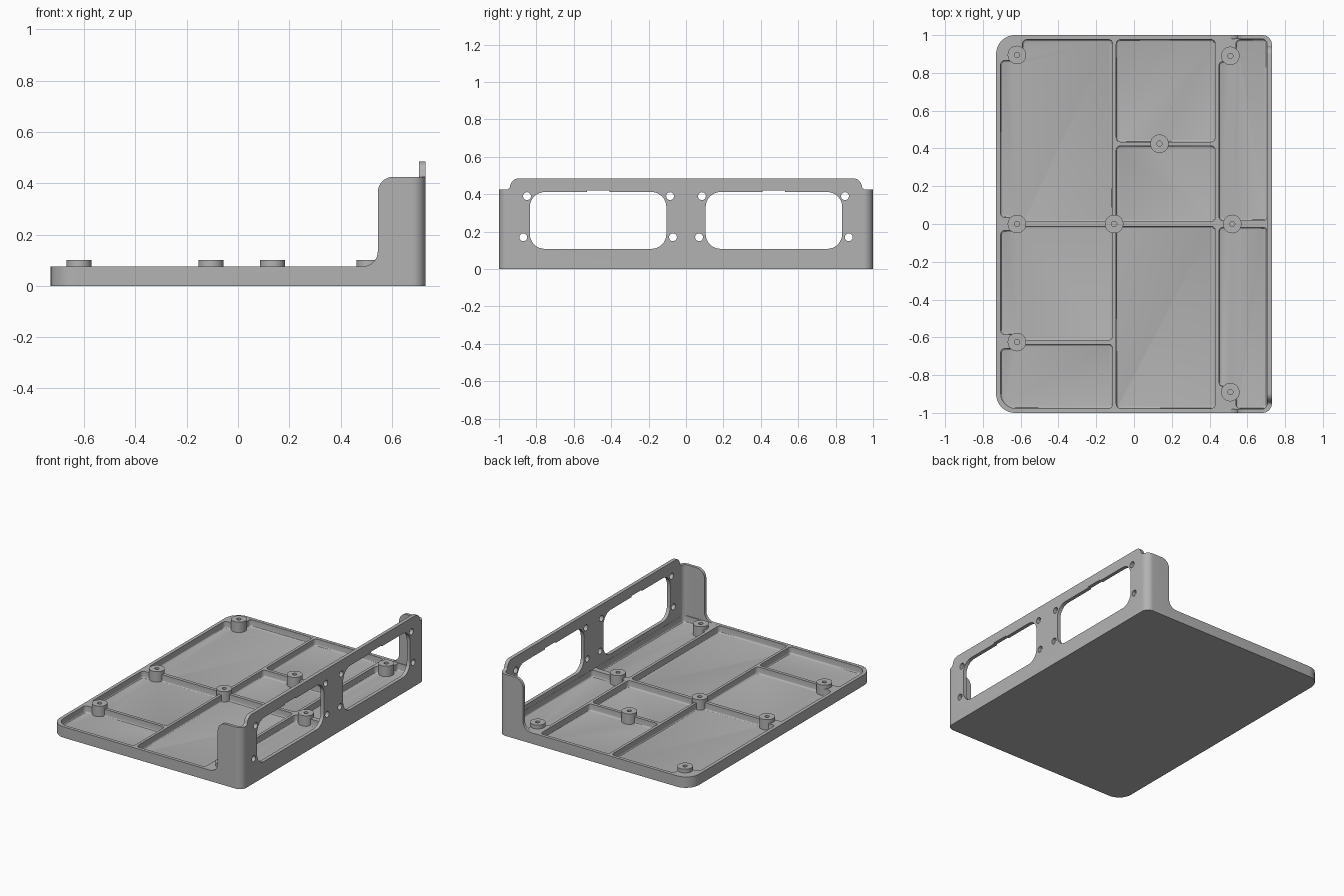
import bpy, bmesh, math
from mathutils import Vector

if "Cube" in bpy.data.objects:
    bpy.data.objects.remove(bpy.data.objects["Cube"], do_unlink=True)

grey = bpy.data.materials.new("matte grey")
grey.use_nodes = True
grey.diffuse_color = (0.45, 0.45, 0.45, 1)
grey.node_tree.nodes["Principled BSDF"].inputs["Base Color"].default_value = (0.45, 0.45, 0.45, 1)

RIM, FLOOR, BOSS_TOP, WALL, TOP = 0.075, 0.028, 0.1, 0.425, 0.485
HX, INNER = 0.73, 0.705


def rounded(corners, default=0.0, steps=6):
    """Polygon whose corners (u, v[, radius]) are replaced by arcs."""
    out = []
    n = len(corners)
    for i, c in enumerate(corners):
        p = Vector(c[:2])
        r = c[2] if len(c) > 2 else default
        if r == 0:
            out.append(p)
            continue
        a = (Vector(corners[i - 1][:2]) - p).normalized()
        b = (Vector(corners[(i + 1) % n][:2]) - p).normalized()
        half = a.angle(b) / 2
        centre = p + (a + b).normalized() * r / math.sin(half)
        s = p + a * r / math.tan(half) - centre
        e = p + b * r / math.tan(half) - centre
        th = s.angle(e)
        for k in range(steps + 1):
            t = k / steps
            out.append(centre + (s * math.sin((1 - t) * th) + e * math.sin(t * th)) / math.sin(th))
    return out


def prism(name, pts, axis, lo, hi, fillet=0.0):
    """Extrude a 2D polygon along an axis, optionally rounding its low end."""
    place = {"X": lambda p, d: (d, p[0], p[1]),
             "Y": lambda p, d: (p[0], d, p[1]),
             "Z": lambda p, d: (p[0], p[1], d)}[axis]
    bm = bmesh.new()
    low = [bm.verts.new(place(p, lo)) for p in pts]
    high = [bm.verts.new(place(p, hi)) for p in pts]
    base = bm.faces.new(low)
    bm.faces.new(high)
    for i in range(len(pts)):
        j = (i + 1) % len(pts)
        bm.faces.new((low[i], low[j], high[j], high[i]))
    bmesh.ops.recalc_face_normals(bm, faces=bm.faces)
    if fillet:
        bmesh.ops.bevel(bm, geom=list(base.edges), offset=fillet, segments=3,
                        profile=0.5, affect="EDGES")
    mesh = bpy.data.meshes.new(name)
    bm.to_mesh(mesh)
    bm.free()
    mesh.materials.append(grey)
    ob = bpy.data.objects.new(name, mesh)
    bpy.context.collection.objects.link(ob)
    return ob


def circle(u, v, r, n=32):
    return [(u + r * math.cos(2 * math.pi * k / n), v + r * math.sin(2 * math.pi * k / n))
            for k in range(n)]


def combine(target, tool, operation):
    """Apply a boolean and discard the tool."""
    mod = target.modifiers.new("boolean", "BOOLEAN")
    mod.operation, mod.object, mod.solver = operation, tool, "EXACT"
    bpy.context.view_layer.objects.active = target
    bpy.ops.object.modifier_apply(modifier=mod.name)
    bpy.data.objects.remove(tool, do_unlink=True)


# Solid block with the plan outline
outline = rounded([(-HX, -1, 0.1), (HX, -1, 0.05), (HX, 1, 0.05), (-HX, 1, 0.1)], steps=10)
body = prism("tray_with_fan_wall", outline, "Z", 0, TOP)

# Side profile: low tray, filleted cheek, thin raised top edge
side = rounded([(-1, -0.1), (1, -0.1), (1, 0.6), (INNER, 0.6), (INNER, WALL),
                (0.545, WALL, 0.06), (0.545, RIM, 0.06), (-1, RIM)], steps=8)
combine(body, prism("side_profile", side, "Y", -1.2, 1.2), "INTERSECT")

# End profile: raised edge stops short of both corners
half = [(0.93, TOP, 0.045), (0.945, WALL, 0.02), (1.1, WALL), (1.1, -0.1)]
end = rounded(half + [(-c[0],) + c[1:] for c in reversed(half)])
combine(body, prism("end_profile", end, "X", -1, 1), "INTERSECT")

# Open space behind the fan wall
space = rounded([(-1, -0.98), (INNER, -0.98, 0.03), (INNER, 0.98, 0.03), (-1, 0.98)])
combine(body, prism("space", space, "Z", RIM - 0.0005, 1), "DIFFERENCE")

# Floor pockets between the ribs, notched around the corner bosses
right_pocket = [(0.45, 0.018), (0.704, 0.018), (0.704, 0.976),
                (0.54, 0.976), (0.54, 0.86, 0), (0.45, 0.86)]
pockets = [
    [(-0.706, 0.035), (-0.62, 0.035, 0), (-0.62, 0.012, 0), (-0.113, 0.012),
     (-0.113, 0.976), (-0.59, 0.976), (-0.59, 0.865, 0), (-0.706, 0.865)],
    [(-0.094, 0.435), (0.43, 0.435), (0.43, 0.976), (-0.094, 0.976)],
    [(-0.094, 0.012), (0.43, 0.012), (0.43, 0.413), (-0.094, 0.413)],
    right_pocket,
    [(u, -v, *r) for u, v, *r in reversed(right_pocket)],
    [(-0.094, -0.976), (0.43, -0.976), (0.43, -0.012), (-0.094, -0.012)],
    [(-0.706, -0.585), (-0.62, -0.585, 0), (-0.62, -0.615, 0), (-0.113, -0.615),
     (-0.113, -0.012), (-0.62, -0.012, 0), (-0.62, -0.035, 0), (-0.706, -0.035)],
    [(-0.706, -0.976, 0.08), (-0.113, -0.976), (-0.113, -0.637),
     (-0.62, -0.637, 0), (-0.62, -0.66, 0), (-0.706, -0.66)],
]
for p in pockets:
    combine(body, prism("pocket", rounded(p, 0.022), "Z", FLOOR, 0.2, 0.01), "DIFFERENCE")

# Mounting bosses with screw holes
bosses = [(-0.62, 0.895), (0.51, 0.89), (0.135, 0.425), (-0.62, 0),
          (-0.105, 0), (0.52, 0), (-0.62, -0.625), (0.51, -0.89)]
for x, y in bosses:
    combine(body, prism("boss", circle(x, y, 0.049), "Z", FLOOR - 0.01, BOSS_TOP), "UNION")
    combine(body, prism("boss_hole", circle(x, y, 0.014, 16), "Z", 0.035, 0.2), "DIFFERENCE")

# Fan windows with a small top notch and four screw holes each
for s in (-1, 1):
    window = rounded([(s * 0.105, 0.108), (s * 0.835, 0.108),
                      (s * 0.835, 0.412), (s * 0.105, 0.412)], 0.08, 8)
    notch = [(s * 0.41, 0.38), (s * 0.53, 0.38), (s * 0.53, 0.42), (s * 0.41, 0.42)]
    shapes = [window, notch]
    for y, z in ((0.085, 0.39), (0.07, 0.17), (0.85, 0.39), (0.87, 0.17)):
        shapes.append(circle(s * y, z, 0.021, 24))
    for shape in shapes:
        combine(body, prism("wall_opening", shape, "X", 0.66, 0.8), "DIFFERENCE")

# Smooth the rounded surfaces, keep edges crisp
bpy.ops.object.select_all(action="DESELECT")
body.select_set(True)
bpy.context.view_layer.objects.active = body
bpy.ops.object.shade_smooth_by_angle(angle=math.radians(30))
